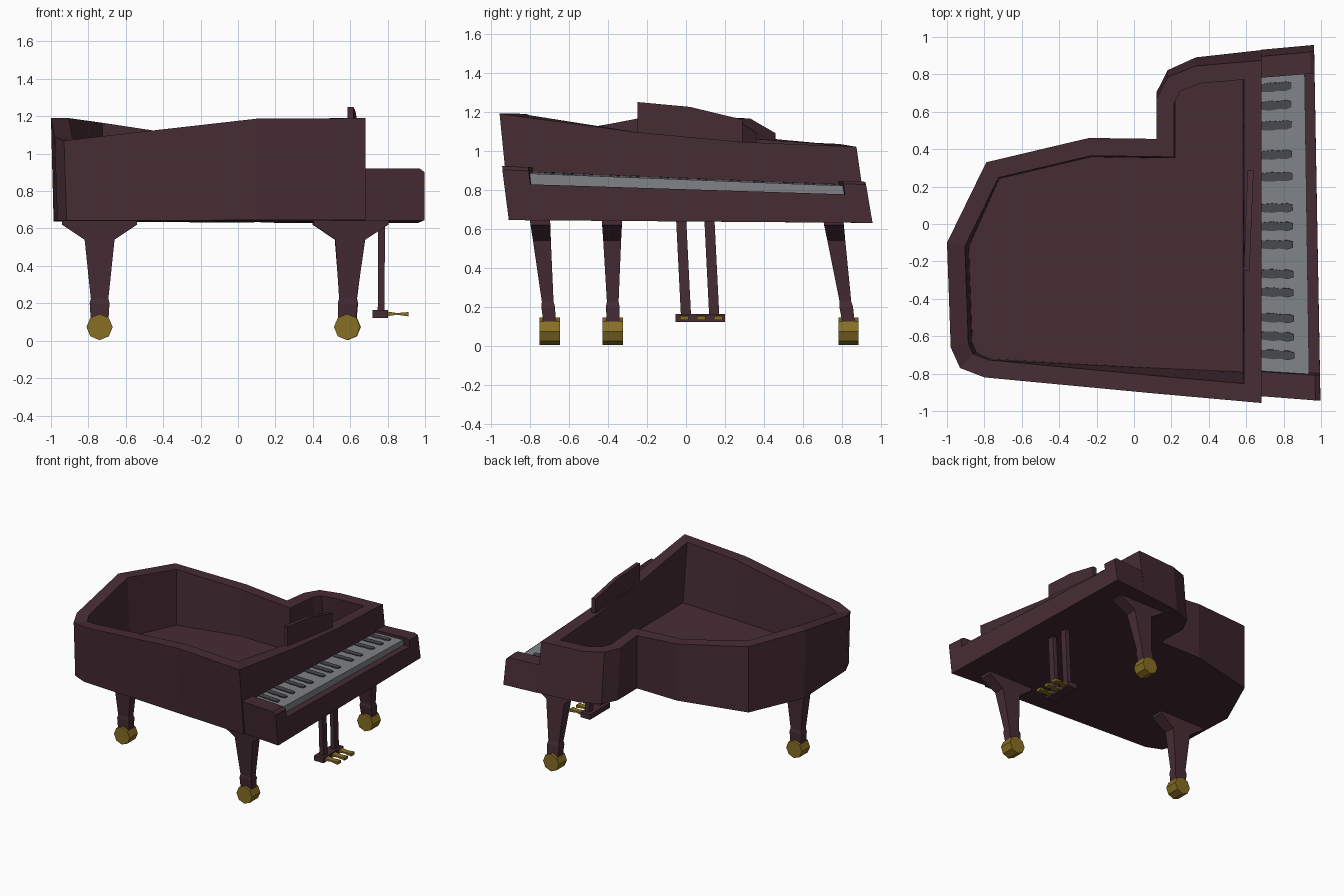
import bpy, bmesh
from math import pi
from mathutils import Vector

if "Cube" in bpy.data.objects:
    bpy.data.objects.remove(bpy.data.objects["Cube"])


def material(name, r, g, b):
    m = bpy.data.materials.new(name)
    m.diffuse_color = (r, g, b, 1)
    m.use_nodes = True
    m.node_tree.nodes["Principled BSDF"].inputs["Base Color"].default_value = m.diffuse_color
    return m


WOOD = material("dark plum wood", 0.061, 0.025, 0.034)
IVORY = material("grey key", 0.216, 0.227, 0.242)
EBONY = material("dark key", 0.062, 0.067, 0.074)
BRASS = material("brass", 0.245, 0.156, 0.017)


def skin(name, rings, mat):
    """Closed solid through a series of equal-length point rings."""
    bm = bmesh.new()
    loops = [[bm.verts.new(p) for p in ring] for ring in rings]
    n = len(loops[0])
    for a, b in zip(loops, loops[1:]):
        for i in range(n):
            j = (i + 1) % n
            bm.faces.new((a[i], a[j], b[j], b[i]))
    bm.faces.new(loops[0][::-1])
    bm.faces.new(loops[-1])
    bmesh.ops.recalc_face_normals(bm, faces=bm.faces)
    me = bpy.data.meshes.new(name)
    bm.to_mesh(me)
    bm.free()
    me.materials.append(mat)
    ob = bpy.data.objects.new(name, me)
    bpy.context.collection.objects.link(ob)
    return ob


def prism(name, profile, y0, y1, mat, warp=lambda x, y, z: (x, y, z)):
    """Side profile (x, z) extruded along y, optionally warped."""
    return skin(name, [[warp(x, y, z) for x, z in profile] for y in (y0, y1)], mat)


def post(name, sections, mat):
    """Rectangular column from (x, y, z, half_x, half_y) sections."""
    return skin(name, [[(x + sx * hx, y + sy * hy, z)
                        for sx, sy in ((-1, -1), (1, -1), (1, 1), (-1, 1))]
                       for x, y, z, hx, hy in sections], mat)


# Case: hollow rim with a skewed, sloping top edge (x, y, top height)
rim = [(0.682, -0.957, 1.19), (0.682, -0.25, 1.095), (0.682, 0.29, 1.045),
       (0.682, 0.875, 1.02), (0.33, 0.845, 1.025), (0.18, 0.785, 1.035),
       (0.12, 0.67, 1.04), (0.12, 0.455, 1.06), (-0.24, 0.46, 1.09),
       (-0.79, 0.33, 1.165), (-1.0, -0.10, 1.19), (-0.98, -0.66, 1.09),
       (-0.93, -0.77, 1.07), (-0.80, -0.82, 1.085), (0.10, -0.905, 1.187)]


def inset(points, d):
    out = []
    for i, p in enumerate(points):
        a, b, c = (Vector(q[:2]) for q in (points[i - 1], p, points[(i + 1) % len(points)]))
        u, v = (b - a).normalized(), (c - b).normalized()
        n1, n2 = Vector((-u.y, u.x)), Vector((-v.y, v.x))
        q = b + (n1 + n2) * (d / (1 + n1.dot(n2)))
        out.append((q.x, q.y, p[2]))
    return out


def lowered(points, z):
    out = []
    for x, y, _ in points:
        bent_side = x < 0.25 and 0.2 < y < 0.5
        dy = 0 if bent_side else 0.055 * min(1, max(0, x + 0.5))
        out.append((x + (0.014 if x < -0.85 else 0), y + dy, z - 0.008 * y))
    return out


skin("case", [lowered(rim, 0.637), rim, inset(rim, 0.095), lowered(inset(rim, 0.102), 0.72)], WOOD)


# Keyboard section, skewed like the case
def skew(x, y, z):
    t = (z - 0.64) / 0.24
    return (x - 0.06 * y * (x - 0.68), y * (1 + 0.09 * (x - 0.98)) - 0.035 * t,
            z - y * (0.008 + 0.035 * t))


prism("key_bed", [(0.68, 0.637), (0.98, 0.637), (0.98, 0.803), (0.68, 0.803)],
      -0.91, 0.957, WOOD, skew)
for side, y0, y1 in (("bass", -0.91, -0.775), ("treble", 0.84, 0.957)):
    prism(side + "_cheek", [(0.68, 0.795), (0.98, 0.795), (0.98, 0.865), (0.955, 0.882), (0.68, 0.882)],
          y0, y1, WOOD, skew)
prism("white_keys", [(0.68, 0.79), (0.925, 0.79), (0.925, 0.853), (0.68, 0.858)],
      -0.775, 0.84, IVORY, skew)
half_key = [(0.68, 0.021), (0.74, 0.026), (0.775, 0.021), (0.82, 0.025), (0.85, 0.015)]
key_plan = half_key + [(x, -w) for x, w in reversed(half_key)]
for y in (0.75, 0.65, 0.54, 0.38, 0.26, 0.09, -0.01, -0.11, -0.27, -0.37, -0.51, -0.61, -0.71):
    skin("black_key", [[skew(x, y + 0.03 + w, z) for x, w in key_plan] for z in (0.85, 0.863)], EBONY)

# Music stand, turned slightly
stand = [(-0.25, 1.25), (0.02, 1.225), (0.29, 1.16), (0.29, 1.03), (-0.25, 1.08)]
skin("music_stand", [[(x + 0.04 * y, y, z) for y, z in stand] for x in (0.596, 0.628)], WOOD)

# Legs with brackets, collars and eight-sided casters
for name, xt, xb, yt, yb in (("bass_leg", 0.605, 0.583, -0.75, -0.70),
                             ("treble_leg", 0.60, 0.587, 0.755, 0.834),
                             ("tail_leg", -0.74, -0.74, -0.38, -0.375)):
    sections = []
    for z, hx, hy in ((0.65, 0.20, 0.052), (0.62, 0.20, 0.051), (0.54, 0.08, 0.046),
                      (0.225, 0.047, 0.03), (0.20, 0.053, 0.035), (0.12, 0.048, 0.032)):
        t = (z - 0.12) / 0.53
        sections.append((xb + (xt - xb) * t, yb + (yt - yb) * t, z, hx, hy))
    post(name, sections, WOOD)
    bpy.ops.mesh.primitive_cylinder_add(vertices=8, radius=0.07, depth=0.105,
                                        location=(xb, yb, 0.073), rotation=(pi / 2, 0, 0))
    caster = bpy.context.object
    caster.name = name + "_caster"
    caster.data.materials.append(BRASS)

# Pedal lyre
for y in (0.0, 0.145):
    post("lyre_post", [(0.765, y, 0.15, 0.018, 0.026), (0.768, y - 0.025, 0.65, 0.018, 0.026)], WOOD)
post("pedal_box", [(0.76, 0.073, 0.122, 0.042, 0.128), (0.76, 0.073, 0.163, 0.042, 0.128)], WOOD)
for y in (-0.01, 0.078, 0.165):
    prism("pedal", [(0.79, 0.130), (0.85, 0.139), (0.912, 0.130), (0.912, 0.153), (0.85, 0.148), (0.79, 0.157)],
          y - 0.022, y + 0.022, BRASS)
